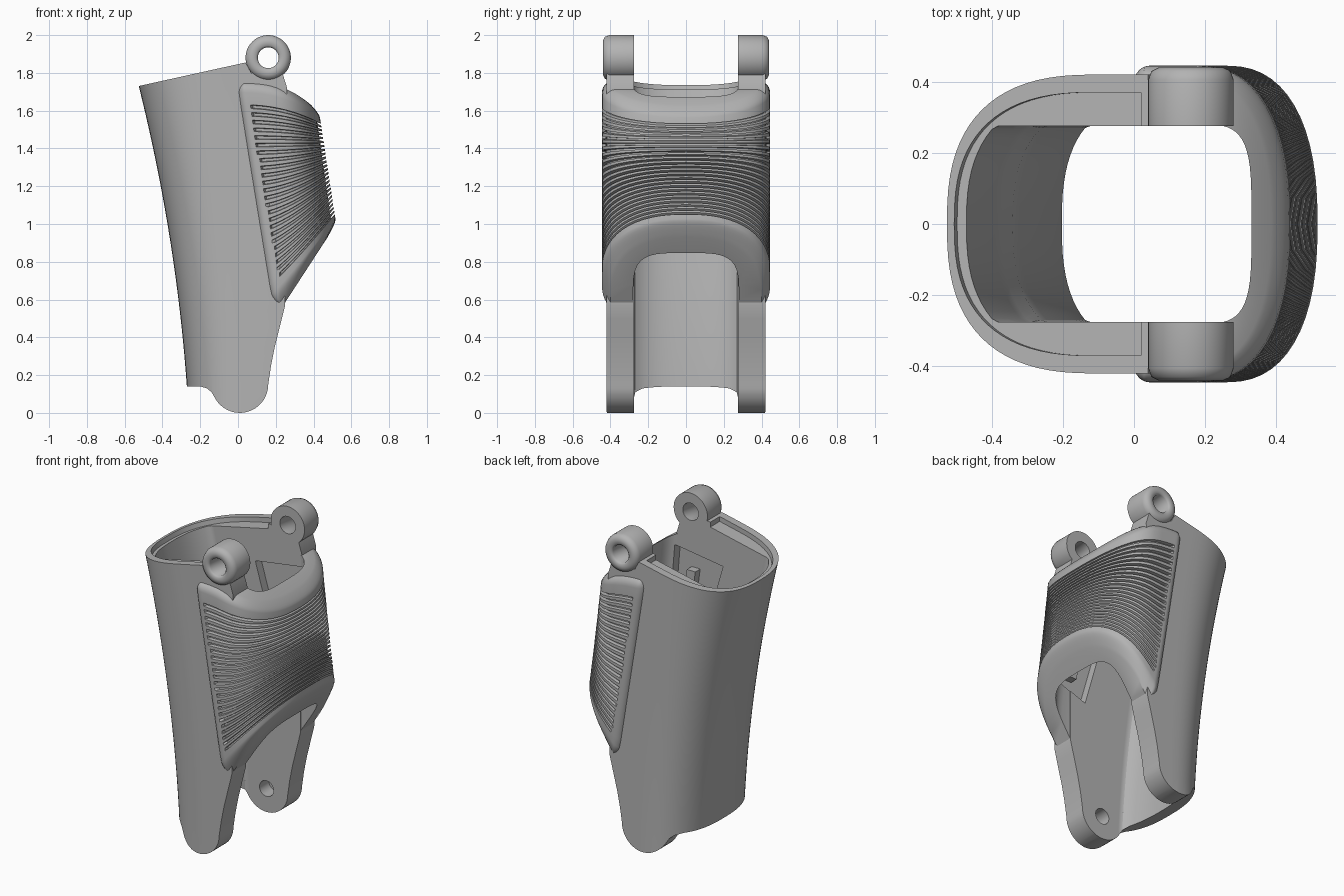
import bpy, bmesh, math

if "Cube" in bpy.data.objects:
    bpy.data.objects.remove(bpy.data.objects["Cube"], do_unlink=True)

grey = bpy.data.materials.new("matte grey")
grey.use_nodes = True
grey.diffuse_color = (0.45, 0.45, 0.45, 1)
grey.node_tree.nodes["Principled BSDF"].inputs["Base Color"].default_value = grey.diffuse_color


def lerp(a, b, t):
    return a + (b - a) * t


def make(name, verts, faces):
    me = bpy.data.meshes.new(name)
    bm = bmesh.new()
    vs = [bm.verts.new(v) for v in verts]
    for f in faces:
        bm.faces.new([vs[i] for i in f])
    bmesh.ops.recalc_face_normals(bm, faces=bm.faces)
    bm.to_mesh(me)
    bm.free()
    me.materials.append(grey)
    ob = bpy.data.objects.new(name, me)
    bpy.context.collection.objects.link(ob)
    return ob


def loft(name, rings, closed=False):
    """Skin equal rings; cap the ends, or join last to first."""
    n, m = len(rings[0]), len(rings)
    faces = [(i * n + j, i * n + (j + 1) % n, (i + 1) % m * n + (j + 1) % n, (i + 1) % m * n + j)
             for i in range(m if closed else m - 1) for j in range(n)]
    if not closed:
        faces += [tuple(range(n)), tuple(range((m - 1) * n, m * n))]
    return make(name, [p for r in rings for p in r], faces)


def prism(name, outline, y0, y1):
    return loft(name, [[(x, y, z) for x, z in outline] for y in (y0, y1)])


def circle(cx, cz, r, n=32):
    return [(cx + r * math.cos(math.tau * i / n), cz + r * math.sin(math.tau * i / n)) for i in range(n)]


def boolean(ob, cutter, op="DIFFERENCE"):
    cutter.hide_render = True
    mod = ob.modifiers.new("cut", "BOOLEAN")
    mod.operation, mod.object, mod.solver = op, cutter, "EXACT"
    bpy.context.view_layer.update()
    me = bpy.data.meshes.new_from_object(ob.evaluated_get(bpy.context.evaluated_depsgraph_get()))
    ob.modifiers.clear()
    ob.data = me


def smooth(ob, angle=35):
    ob.data.shade_smooth()
    ob.data.set_sharp_from_angle(angle=math.radians(angle))


# Rounded back shell: a half superellipse section that leans outward with height
def back_x(z):
    t = z - 0.13
    return -0.27 - 0.07 * t - 0.056 * t * t


def section(z, inset=0.0, ymax=1.0, right=0.7, drop=0.0):
    a, n = lerp(0.33, 0.45, z / 1.8), 2.6
    cx = back_x(z) + a
    pts = [(right, -min(0.42 - inset, ymax))]
    for i in range(41):
        t = math.pi * (i / 40 - 0.5)
        c, s = abs(math.cos(t)), math.sin(t)
        x = cx - (a - inset) * c ** (2 / n)
        y = math.copysign((0.42 - inset) * abs(s) ** (2 / n), s)
        pts.append((x, max(-ymax, min(ymax, y))))
    pts.append((right, min(0.42 - inset, ymax)))
    return [(x, y, z + drop * x) for x, y in pts]


heights = [-0.1 + 0.1 * i for i in range(23)]
body = loft("shell", [section(z) for z in heights])

# Side silhouette: sloping rim, ring neck, pad seat and rounded lower ear
ear = [(0.01 + 0.15 * math.cos(t), 0.15 + 0.15 * math.sin(t))
       for t in [math.radians(-150 * i / 18) for i in range(19)]]
side = [(-0.7, 1.692), (0.04, 1.855), (0.07, 1.8), (0.235, 1.8), (0.26, 1.72), (0.25, 1.5),
        (0.25, 0.57), (0.22, 0.45), (0.195, 0.35), (0.175, 0.25)] + ear + \
       [(-0.14, 0.11), (-0.165, 0.13), (-0.2, 0.14), (-0.7, 0.13)]
boolean(body, prism("cutter_side", side, -0.6, 0.6), "INTERSECT")

# Hollow between flat inner walls, with a small ledge on the back wall
cavity = [section(z, 0.068 if z < 1.25 else 0.05, 0.275) for z in
          [-0.1 + 0.1 * i for i in range(14)] + [1.27 + 0.09 * i for i in range(10)]]
boolean(body, loft("cutter_cavity", cavity))
# Shallow step inside the rim
rim = [section(z, 0.05, right=0.02, drop=0.22) for z in (1.815, 1.9, 2.1)]
boolean(body, loft("cutter_rim", rim))
# Blind pivot holes on the inner faces of the lower ears
boolean(body, prism("cutter_pivot", circle(0.01, 0.15, 0.05), -0.37, 0.37))

# Grip pad: fanned rows wrap around the front, with sunken grooves
ROUND, DEPTH, COUNT = 0.045, 0.02, 24
rows = [(ROUND * (1 - math.cos(math.pi * i / 12)), 0) for i in range(7)]
pitch = 0.83 / COUNT
for k in range(COUNT):
    rows += [(0.1 + pitch * (k + f), g) for f, g in ((0, 0), (0.08, 1), (0.42, 1), (0.5, 0))]
rows += [(1 - ROUND * (1 - math.cos(math.pi * i / 12)), 0) for i in range(6, -1, -1)]
cols = [1 - 0.5 * (i / 14) ** 1.3 for i in range(15)] + [0.5 - 0.5 * i / 14 for i in range(1, 15)]
cols = [(a, -1) for a in cols] + [(a, 1) for a in cols[-2::-1]]


def edge_drop(b):
    return ROUND * (1 - math.sqrt(1 - max(0, 1 - b / ROUND) ** 2))


def pad_point(a, side, v, groove, inner):
    corner = 0.06
    e = max(0, 1 - min(v, 1 - v) / corner)
    xl = lerp(-0.01, 0.18, v) + corner * (1 - math.sqrt(1 - e * e))
    xr = lerp(0.43, 0.52, v)
    xc = xr - 0.26
    line = xl + (xc - xl) * min(1, (1 - a) * 2)
    b = line - xl
    drop = max(edge_drop(b), edge_drop(min(v, 1 - v)))
    if groove and b > 0.06:
        drop = DEPTH
    w, rx, n = (0.28, xr - 0.1 - xc, 4) if inner else (0.445 - drop, 0.26 - drop, 2.4)
    t = min(1, a * 2) * math.pi / 2
    x, y = line, w
    if a < 0.5:
        x = xc + rx * max(0, math.cos(t)) ** (2 / n)
        y = w * math.sin(t) ** (2 / n)
    f = max(0, (x - xl) / (xr - xl))
    z = lerp(1.75, 0.57, v) + (lerp(1.59, 1.0, v) - lerp(1.75, 0.57, v)) * f ** lerp(2.4, 1, v)
    return (x, side * y, z)


# Each column is a closed loop: outer rows down, inner rows back up
loops = [[pad_point(a, s, v, g, False) for v, g in rows] +
         [pad_point(a, s, v, g, True) for v, g in rows[::-1]] for a, s in cols]
n = len(loops[0])
half = n // 2
quads = [(i * n + j, i * n + (j + 1) % n, (i + 1) * n + (j + 1) % n, (i + 1) * n + j)
         for i in range(len(loops) - 1) for j in range(n)]
for i in (0, len(loops) - 1):
    quads += [(i * n + j, i * n + j + 1, i * n + n - 2 - j, i * n + n - 1 - j) for j in range(half - 1)]
pad = make("grip_pad", [p for l in loops for p in l], quads)

# Slanted recess in each inner wall, with an upright bar standing in it
recess = [(-0.07, 1.59), (0.27, 1.64), (0.33, 0.93), (0.14, 0.86)]
for s, label in ((1, "back"), (-1, "front")):
    cutter = prism("cutter_recess_" + label, recess, s * 0.25, s * 0.33)
    boolean(body, cutter)
    boolean(pad, cutter)
    bar = prism("inner_bar_" + label, [(0.13, 1.5), (0.19, 1.5), (0.26, 1.0), (0.2, 1.0)], s * 0.28, s * 0.34)
    # Hinge ring with a rounded outer end
    prof = [(0.055, 0.275), (0.12, 0.275), (0.12, 0.405), (0.111, 0.43), (0.09, 0.44), (0.065, 0.44), (0.055, 0.43)]
    ring = loft("hinge_ring_" + label, [[(0.16 + r * math.cos(t), s * y, 1.88 + r * math.sin(t)) for r, y in prof]
                for t in [math.tau * i / 48 for i in range(48)]], closed=True)
    smooth(ring, 50)

smooth(body, 30)
smooth(pad, 40)
for ob in [o for o in bpy.data.objects if o.name.startswith("cutter_")]:
    bpy.data.objects.remove(ob, do_unlink=True)
